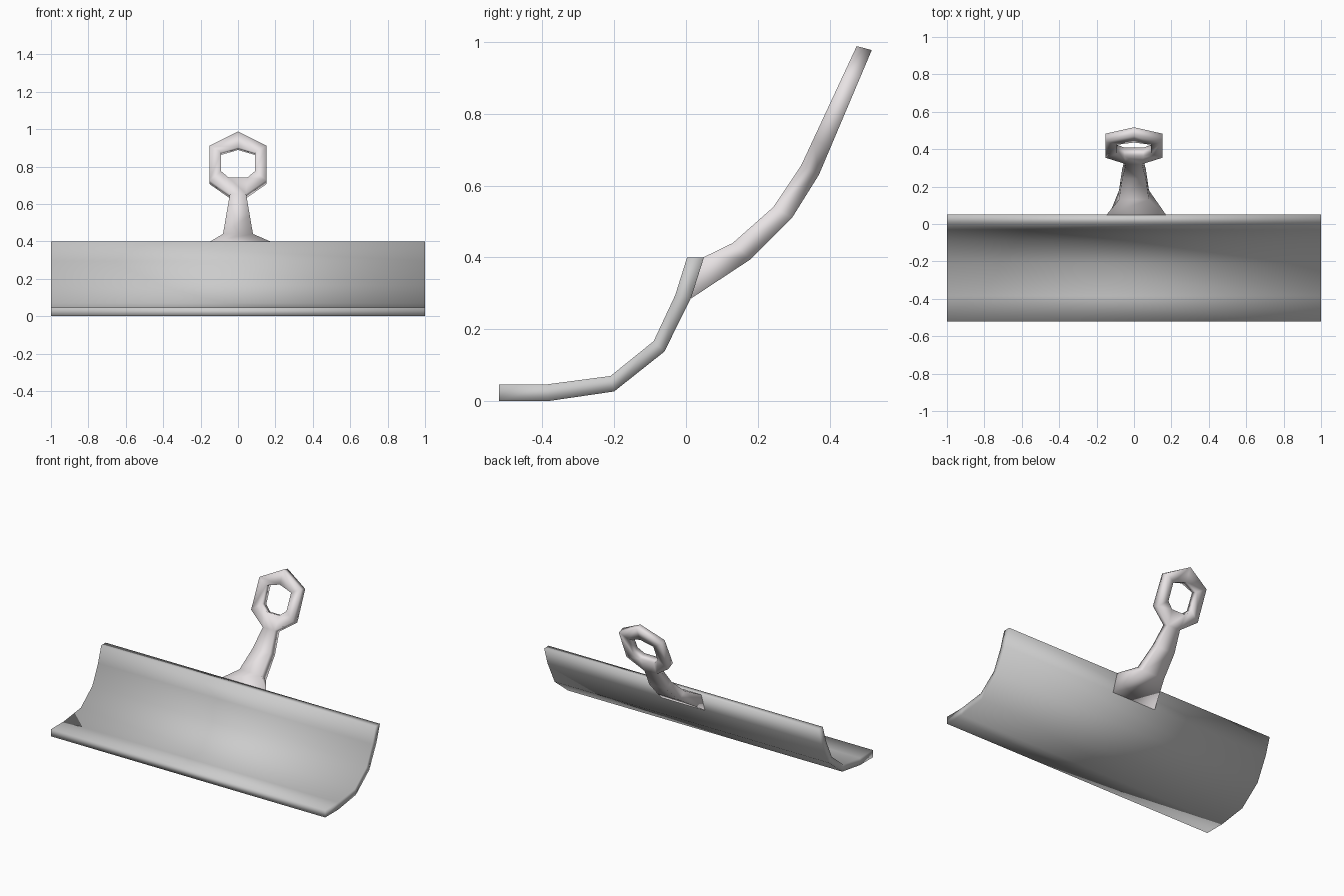
import bpy, bmesh
from mathutils import Vector

if "Cube" in bpy.data.objects:
    bpy.data.objects.remove(bpy.data.objects["Cube"])


def finish(name, bm, color):
    bmesh.ops.recalc_face_normals(bm, faces=bm.faces)
    me = bpy.data.meshes.new(name)
    bm.to_mesh(me)
    bm.free()
    ob = bpy.data.objects.new(name, me)
    bpy.context.collection.objects.link(ob)
    mat = bpy.data.materials.new(name + "_material")
    mat.diffuse_color = (*color, 1)
    mat.use_nodes = True
    mat.node_tree.nodes["Principled BSDF"].inputs["Base Color"].default_value = mat.diffuse_color
    me.materials.append(mat)
    for p in me.polygons:
        p.use_smooth = True
    return ob


def bridge(bm, a, b, skip=()):
    n = len(a)
    for i in range(n):
        if i not in skip:
            j = (i + 1) % n
            bm.faces.new((a[i], a[j], b[j], b[i]))


# Curved blade: thick profile (y, z) swept across the width
under = [(-0.52, 0), (-0.385, 0), (-0.20, 0.027), (-0.06, 0.138), (0.015, 0.29), (0.05, 0.40)]
inside = [(-0.52, 0.047), (-0.385, 0.047), (-0.21, 0.07), (-0.09, 0.167), (-0.03, 0.295), (0.003, 0.40)]
bm = bmesh.new()
ends = []
for x in (-1, 1):
    lo = [bm.verts.new((x, y, z)) for y, z in under]
    hi = [bm.verts.new((x, y, z)) for y, z in inside]
    for i in range(len(lo) - 1):
        bm.faces.new((lo[i], lo[i + 1], hi[i + 1], hi[i]))
    ends.append(lo + hi[::-1])
bridge(bm, *ends)
finish("blade", bm, (0.56, 0.56, 0.56))

# Ring grip: seven-sided loop leaning back, (x, fraction of height)
front0, front1 = Vector((0, 0.32, 0.655)), Vector((0, 0.475, 0.988))
back0, back1 = Vector((0, 0.37, 0.63)), Vector((0, 0.517, 0.977))


def loop(pts, p0, p1):
    full = pts + [(-x, t) for x, t in pts[:0:-1]]
    return [bm.verts.new(p0.lerp(p1, t) + Vector((x, 0, 0))) for x, t in full]


outer = [(0, 1), (0.152, 0.77), (0.152, 0.22), (0.043, 0)]
inner = [(0, 0.745), (0.09, 0.67), (0.09, 0.36), (0.05, 0.26)]
bm = bmesh.new()
of, ob_ = loop(outer, front0, front1), loop(outer, back0, back1)
inf, inb = loop(inner, front0, front1), loop(inner, back0, back1)
bridge(bm, of, inf)
bridge(bm, ob_, inb)
bridge(bm, inf, inb)
bridge(bm, of, ob_, skip=(3,))

# Neck: four-cornered sections from the ring down to the flared foot
# (front y, z), (back y, z), left x, right x
sections = [
    ((0.243, 0.54), (0.295, 0.51), -0.063, 0.063),
    ((0.13, 0.44), (0.18, 0.395), -0.08, 0.08),
    ((0.048, 0.40), (0.013, 0.285), -0.148, 0.172),
]
prev = [of[3], of[4], ob_[4], ob_[3]]
for f, b, xl, xr in sections:
    cur = [bm.verts.new((x, *p)) for x, p in ((xr, f), (xl, f), (xl, b), (xr, b))]
    bridge(bm, prev, cur)
    prev = cur
bm.faces.new(prev)
finish("handle", bm, (0.80, 0.76, 0.77))
